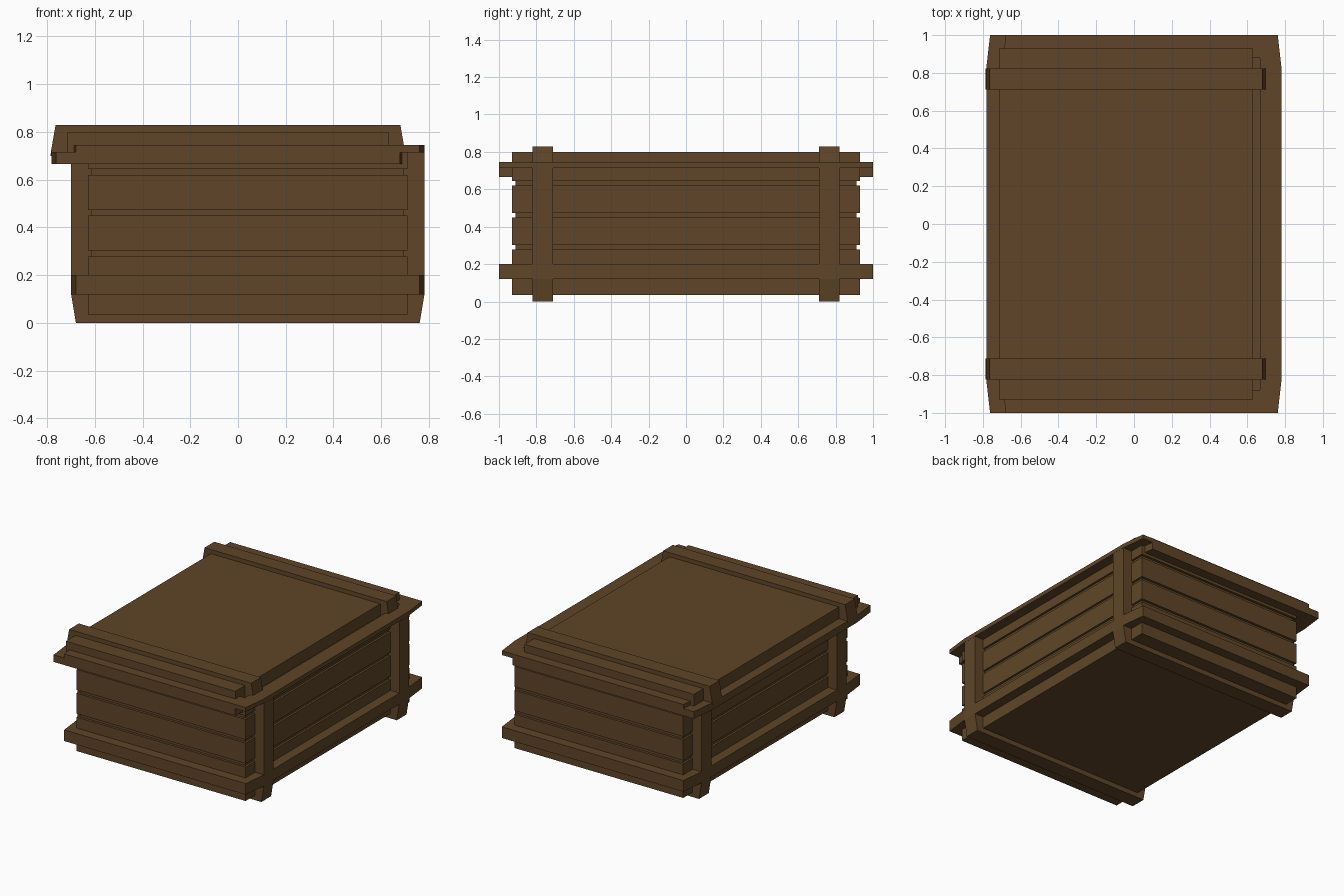
import bpy, bmesh

if "Cube" in bpy.data.objects:
    bpy.data.objects.remove(bpy.data.objects["Cube"])

BODY_X, LID_X = 0.041, -0.042   # the lid sits slightly askew to the left

wood = bpy.data.materials.new("dark_wood")
wood.diffuse_color = (0.115, 0.06, 0.021, 1)
wood.use_nodes = True
wood.node_tree.nodes["Principled BSDF"].inputs["Base Color"].default_value = wood.diffuse_color


def finish(name, bm):
    bmesh.ops.recalc_face_normals(bm, faces=bm.faces)
    mesh = bpy.data.meshes.new(name)
    bm.to_mesh(mesh)
    bm.free()
    mesh.materials.append(wood)
    obj = bpy.data.objects.new(name, mesh)
    bpy.context.collection.objects.link(obj)
    return obj


def prism(name, loop, offset):
    """Extrude a closed outline by an offset vector."""
    bm = bmesh.new()
    face = bm.faces.new([bm.verts.new(p) for p in loop])
    out = bmesh.ops.extrude_face_region(bm, geom=[face])
    verts = [v for v in out["geom"] if isinstance(v, bmesh.types.BMVert)]
    bmesh.ops.translate(bm, vec=offset, verts=verts)
    return finish(name, bm)


def slab(name, cx, hx, hy, z0, z1):
    loop = [(cx - hx, -hy, z0), (cx + hx, -hy, z0), (cx + hx, hy, z0), (cx - hx, hy, z0)]
    return prism(name, loop, (0, 0, z1 - z0))


def band_outline(cx, z):
    """Outer outline of a band, with tapered corners."""
    half = [(0.72, -1), (0.74, -0.825), (0.74, 0.825), (0.72, 1)]
    return [(cx + x, y, z) for x, y in half] + [(cx - x, y, z) for x, y in reversed(half)]


def band(name, cx, z0, z1):
    return prism(name, band_outline(cx, z0), (0, 0, z1 - z0))


def strap(name, cx, y, profile):
    """Strap around the crate: half profile in x-z, mirrored about cx."""
    loop = [(cx + x, y - 0.055, z) for x, z in profile]
    loop += [(cx - x, y - 0.055, z) for x, z in reversed(profile)]
    return prism(name, loop, (0, 0.11, 0))


def hollow_rim(name, cx, z0, z1, ix, iy):
    """Band with a rectangular opening, made of front/back and side rails."""
    bm = bmesh.new()
    h = z1 - z0
    front = [(-0.72, -1), (0.72, -1), (0.74, -0.825), (0.74, 0), (ix, 0),
             (ix, -iy), (-ix, -iy), (-ix, 0), (-0.74, 0), (-0.74, -0.825)]
    for s in (1, -1):
        rings = [[bm.verts.new((cx + x, s * y, z)) for x, y in front] for z in (z0, z1)]
        n = len(front)
        for ring in rings:
            bm.faces.new(ring)
        for i in range(n):
            if i in (3, 7):      # open seam joining the two halves
                continue
            j = (i + 1) % n
            bm.faces.new((rings[0][i], rings[0][j], rings[1][j], rings[1][i]))
    bmesh.ops.remove_doubles(bm, verts=bm.verts, dist=1e-5)
    return finish(name, bm)


# Crate body: recessed core with planks around it
slab("body_core", BODY_X, 0.655, 0.912, 0.04, 0.70)
for i, (z0, z1) in enumerate([(0.035, 0.278), (0.303, 0.45), (0.474, 0.62), (0.645, 0.714)]):
    slab(f"plank_course_{i + 1}", BODY_X, 0.67, 0.93, z0, z1)

# Lower band, upper rim and vertical straps
band("lower_band", BODY_X, 0.12, 0.20)
hollow_rim("upper_rim", BODY_X, 0.715, 0.745, 0.63, 0.88)
for y, side in ((-0.767, "front"), (0.767, "back")):
    strap(f"{side}_body_strap", BODY_X, y, [(0.72, 0), (0.74, 0.12), (0.74, 0.714)])

# Lid: panel, band and cross straps
slab("lid_panel", LID_X, 0.672, 0.93, 0.69, 0.80)
band("lid_band", LID_X, 0.665, 0.716)
for y, side in ((-0.767, "front"), (0.767, "back")):
    strap(f"{side}_lid_strap", LID_X, y, [(0.743, 0.70), (0.742, 0.716), (0.722, 0.83)])
